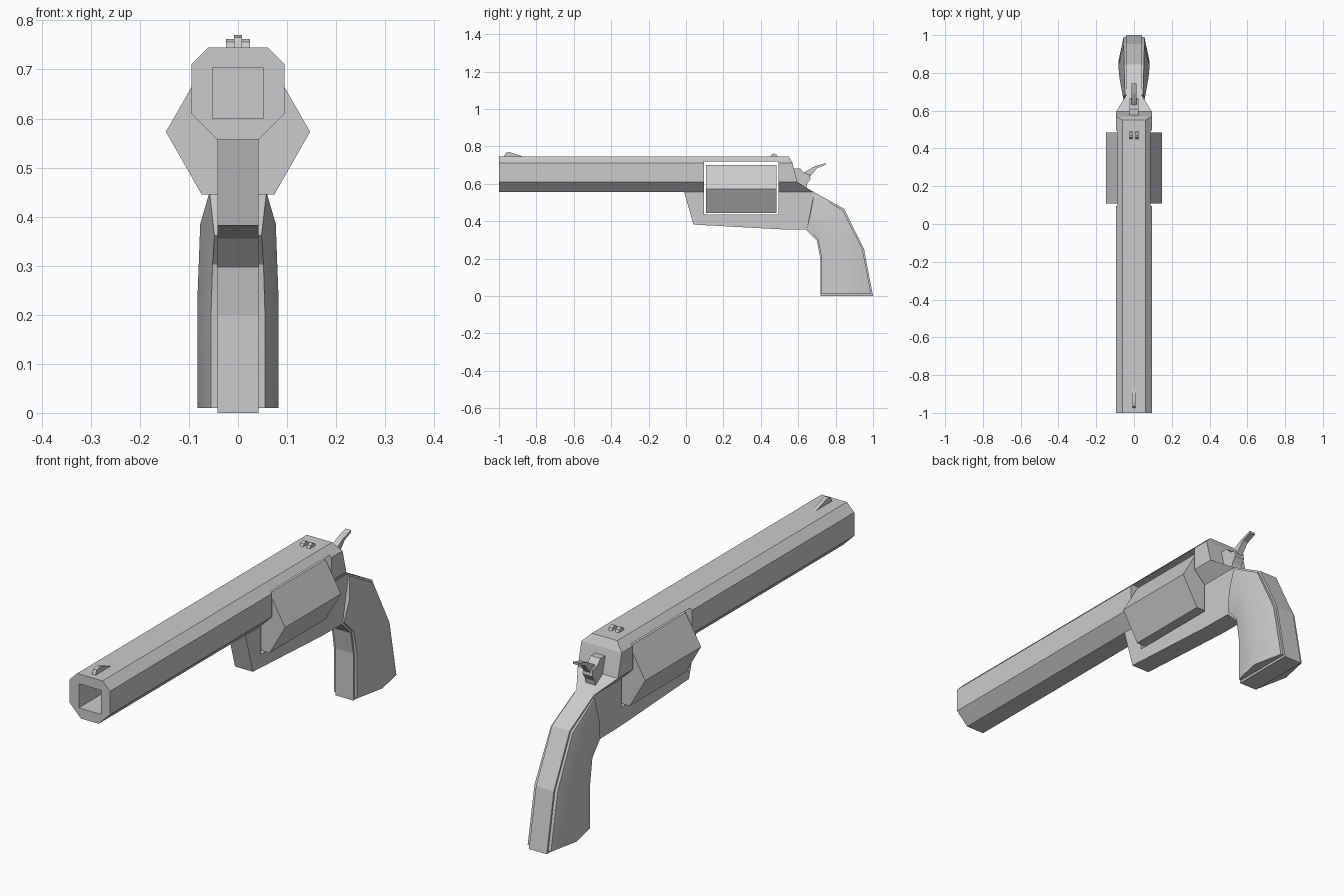
import bpy, bmesh

if "Cube" in bpy.data.objects:
    bpy.data.objects.remove(bpy.data.objects["Cube"])


def make(name, verts, faces):
    me = bpy.data.meshes.new(name)
    me.from_pydata(verts, [], faces)
    bm = bmesh.new()
    bm.from_mesh(me)
    bmesh.ops.recalc_face_normals(bm, faces=bm.faces)
    bm.to_mesh(me)
    bm.free()
    ob = bpy.data.objects.new(name, me)
    bpy.context.collection.objects.link(ob)
    return ob


def slab(name, profile, half, x=0):
    """Side (y, z) profile extruded across x."""
    n = len(profile)
    verts = [(x + s * half, y, z) for s in (-1, 1) for y, z in profile]
    faces = [list(range(n)), list(range(n, 2 * n))]
    faces += [[i, (i + 1) % n, n + (i + 1) % n, n + i] for i in range(n)]
    return make(name, verts, faces)


def box(name, half, y0, y1, z0, z1):
    return slab(name, [(y0, z0), (y1, z0), (y1, z1), (y0, z1)], half)


def cut(ob, cutter):
    m = ob.modifiers.new("cut", 'BOOLEAN')
    m.operation, m.solver, m.object = 'DIFFERENCE', 'EXACT', cutter
    bpy.context.view_layer.objects.active = ob
    bpy.ops.object.modifier_apply(modifier=m.name)


# Octagonal barrel and top strap; rear end slopes in facets (x, z, rear y)
half_ring = [(.06, .745, .55), (.095, .71, .57), (.095, .61, .595), (.042, .557, .68)]
ring = half_ring + [(-x, z, y) for x, z, y in reversed(half_ring)]
verts = [(x, -1, z) for x, z, y in ring] + [(x, y, z) for x, z, y in ring]
faces = [list(range(8))]
faces += [[i, (i + 1) % 8, 8 + (i + 1) % 8, 8 + i] for i in range(8)]
faces += [[8 + i, 9 + i, 14 - i, 15 - i] for i in range(3)]
barrel = make("barrel", verts, faces)

# Lower frame with the grip core
frame = slab("frame", [(-.01, .557), (.04, .382), (.5, .357), (.64, .355), (.70, .297),
                       (.718, .2), (.718, 0), (1, 0), (.952, .25), (.845, .467),
                       (.68, .558), (.6, .59), (.1, .59)], .042)

# Square bore and cylinder window
bore = box("bore_cutter", .052, -1.1, -.6, .6, .703)
window = box("window_cutter", .3, .095, .495, .435, .718)
cut(barrel, bore)
cut(barrel, window)
cut(frame, window)
for c in (bore, window):
    bpy.data.objects.remove(c)

# Hexagonal cylinder
hexa = [(.147, .573), (.074, .7), (-.074, .7), (-.147, .573), (-.074, .445), (.074, .445)]
make("cylinder", [(x, y, z) for y in (.108, .485) for x, z in hexa],
     [list(range(6)), list(range(6, 12))] +
     [[i, (i + 1) % 6, 6 + (i + 1) % 6, 6 + i] for i in range(6)])

# Grip panels: front, ridge and back points per section, lofted top to bottom
sections = [((.647, .362), (.668, .45), (.685, .548), .048, .058),
            ((.706, .302), (.775, .385), (.838, .46), .052, .077),
            ((.725, .2), (.835, .225), (.944, .25), .055, .083),
            ((.725, .01), (.858, .01), (.99, .01), .055, .083)]
for side, label in ((1, "right"), (-1, "left")):
    verts = []
    for f, m, b, rim, ridge in sections:
        for p, x in ((f, .035), (f, rim), (m, ridge), (b, rim), (b, .035)):
            verts.append((side * x, *p))
    faces = [[5 * r + i, 5 * r + (i + 1) % 5, 5 * r + 5 + (i + 1) % 5, 5 * r + 5 + i]
             for r in range(3) for i in range(5)]
    faces += [list(range(5)), list(range(15, 20))]
    panel = make(label + "_grip_panel", verts, faces)
    bpy.ops.object.select_all(action='DESELECT')
    panel.select_set(True)
    bpy.context.view_layer.objects.active = panel
    bpy.ops.object.shade_smooth_by_angle(angle=.52)

# Hammer and its thumb spur
slab("hammer", [(.57, .68), (.61, .682), (.635, .655), (.662, .652), (.665, .625),
                (.648, .6), (.64, .565), (.57, .58)], .023)
slab("hammer_spur", [(.625, .655), (.65, .672), (.69, .694), (.745, .71),
                     (.745, .701), (.70, .683), (.665, .64), (.64, .63)], .013)

# Sights
slab("front_sight", [(-.975, .74), (-.965, .765), (-.945, .77), (-.92, .762),
                     (-.87, .745), (-.87, .74)], .008)
for s in (-1, 1):
    slab("rear_sight", [(.448, .74), (.457, .756), (.47, .762), (.483, .756), (.492, .74)],
         .008, s * .016)
